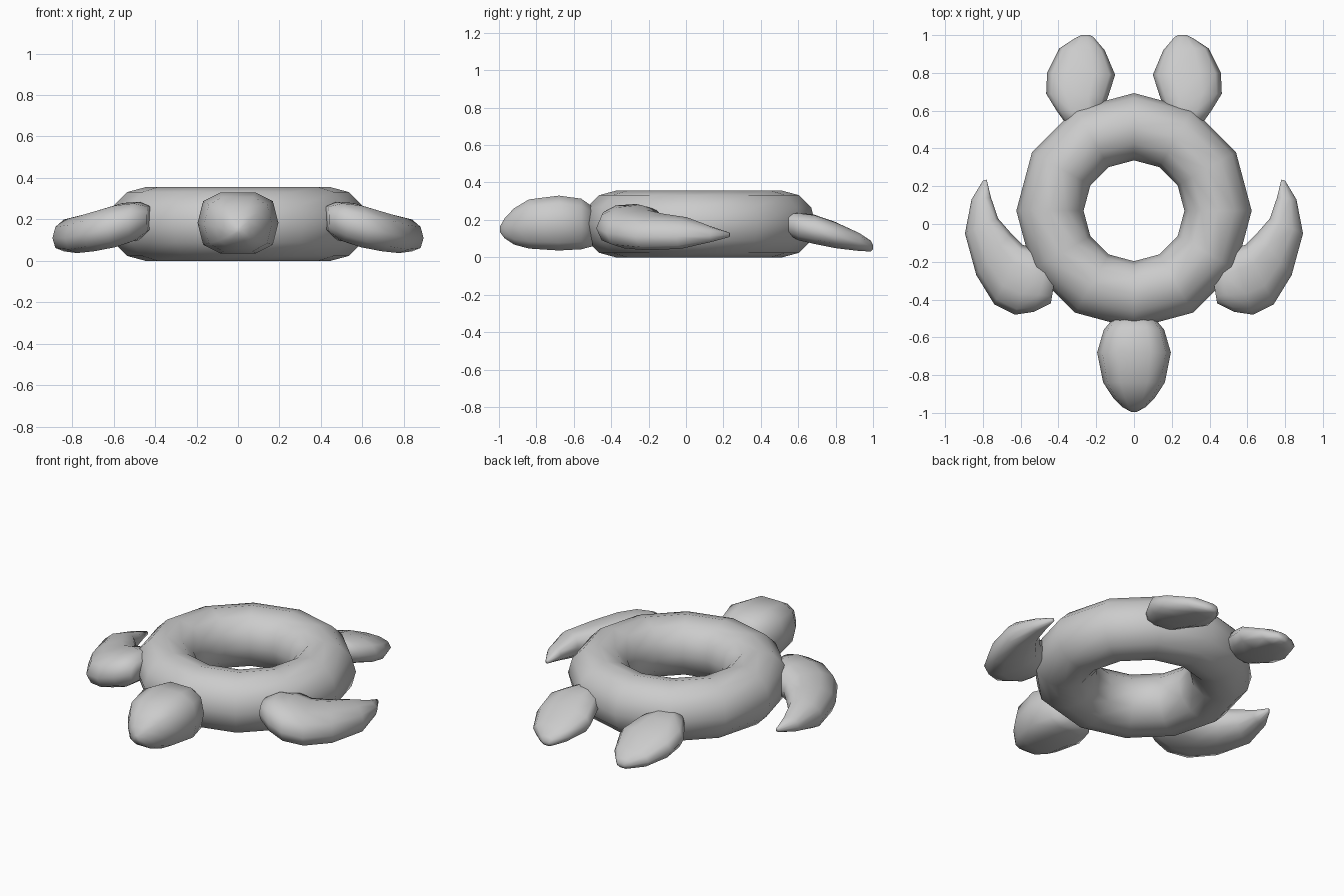
import bpy, bmesh, math
from mathutils import Vector

old = bpy.data.objects.get("Cube")
if old:
    bpy.data.objects.remove(old, do_unlink=True)

grey = bpy.data.materials.new("soft_grey")
grey.use_nodes = True
COLOUR = (0.6, 0.6, 0.6, 1)
grey.diffuse_color = COLOUR
grey.node_tree.nodes["Principled BSDF"].inputs["Base Color"].default_value = COLOUR


def finish(name, bm):
    bmesh.ops.recalc_face_normals(bm, faces=bm.faces)
    for f in bm.faces:
        f.smooth = True
    mesh = bpy.data.meshes.new(name)
    bm.to_mesh(mesh)
    bm.free()
    mesh.materials.append(grey)
    obj = bpy.data.objects.new(name, mesh)
    bpy.context.collection.objects.link(obj)


def bridge(bm, a, b):
    n = len(a)
    for i in range(n):
        j = (i + 1) % n
        bm.faces.new((a[i], a[j], b[j], b[i]))


def loft(name, sections, side=1, sides=10, power=0.85):
    """Skin rounded sections, each given by its two edge points and half thickness."""
    bm = bmesh.new()
    rings = []
    for a, b, t in sections:
        a, b = Vector(a), Vector(b)
        mid, half = (a + b) / 2, (b - a) / 2
        ring = []
        for i in range(sides):
            ang = math.tau * i / sides
            c, s = math.cos(ang), math.sin(ang)
            p = mid + half * math.copysign(abs(c) ** power, c)
            p.z += t * math.copysign(abs(s) ** power, s)
            ring.append(bm.verts.new((p.x * side, p.y, p.z)))
        rings.append(ring)
    for a, b in zip(rings, rings[1:]):
        bridge(bm, a, b)
    # Close both ends with a fan
    for ring in (rings[0], rings[-1]):
        bmesh.ops.poke(bm, faces=[bm.faces.new(ring)])
    finish(name, bm)


# Swim ring body
bm = bmesh.new()
N, MAJOR, MINOR = 12, 0.445, 0.178
rings = []
for i in range(N):
    u = math.tau * i / N
    ring = []
    for k in range(N):
        v = math.tau * k / N
        r = MAJOR + MINOR * math.cos(v)
        ring.append(bm.verts.new((r * math.cos(u), 0.07 + r * math.sin(u),
                                  MINOR * (1 + math.sin(v)))))
    rings.append(ring)
for i in range(N):
    bridge(bm, rings[i], rings[(i + 1) % N])
finish("ring_body", bm)

# Head: y, half width, mid height, half thickness
head = [(-0.50, 0.11, 0.165, 0.11), (-0.56, 0.16, 0.178, 0.14),
        (-0.68, 0.195, 0.183, 0.152), (-0.84, 0.163, 0.178, 0.136),
        (-0.92, 0.11, 0.165, 0.10), (-0.97, 0.06, 0.155, 0.055),
        (-0.995, 0.015, 0.15, 0.015)]
loft("head", [((-w, y, z), (w, y, z), t) for y, w, z, t in head], power=0.7)

# Flippers: outer edge, inner edge, half thickness
front = [((.44, -.42, .20), (.42, -.30, .21), .06),
         ((.53, -.465, .18), (.45, -.18, .20), .095),
         ((.63, -.48, .155), (.52, -.13, .19), .105),
         ((.74, -.425, .13), (.59, -.11, .17), .10),
         ((.835, -.27, .11), (.65, -.05, .16), .092),
         ((.895, -.05, .11), (.72, .03, .15), .08),
         ((.86, .13, .115), (.757, .14, .13), .04),
         ((.80, .23, .12), (.78, .235, .12), .012)]
rear = [((.36, .53, .18), (.22, .51, .19), .05),
        ((.41, .60, .16), (.165, .60, .17), .075),
        ((.465, .69, .145), (.135, .68, .155), .08),
        ((.46, .80, .115), (.10, .79, .125), .072),
        ((.395, .93, .08), (.155, .92, .085), .05),
        ((.31, .985, .06), (.215, .99, .06), .03),
        ((.28, 1, .055), (.235, 1, .055), .012)]
for label, side in (("left", 1), ("right", -1)):
    loft("front_flipper_" + label, front, side)
    loft("rear_flipper_" + label, rear, side)
